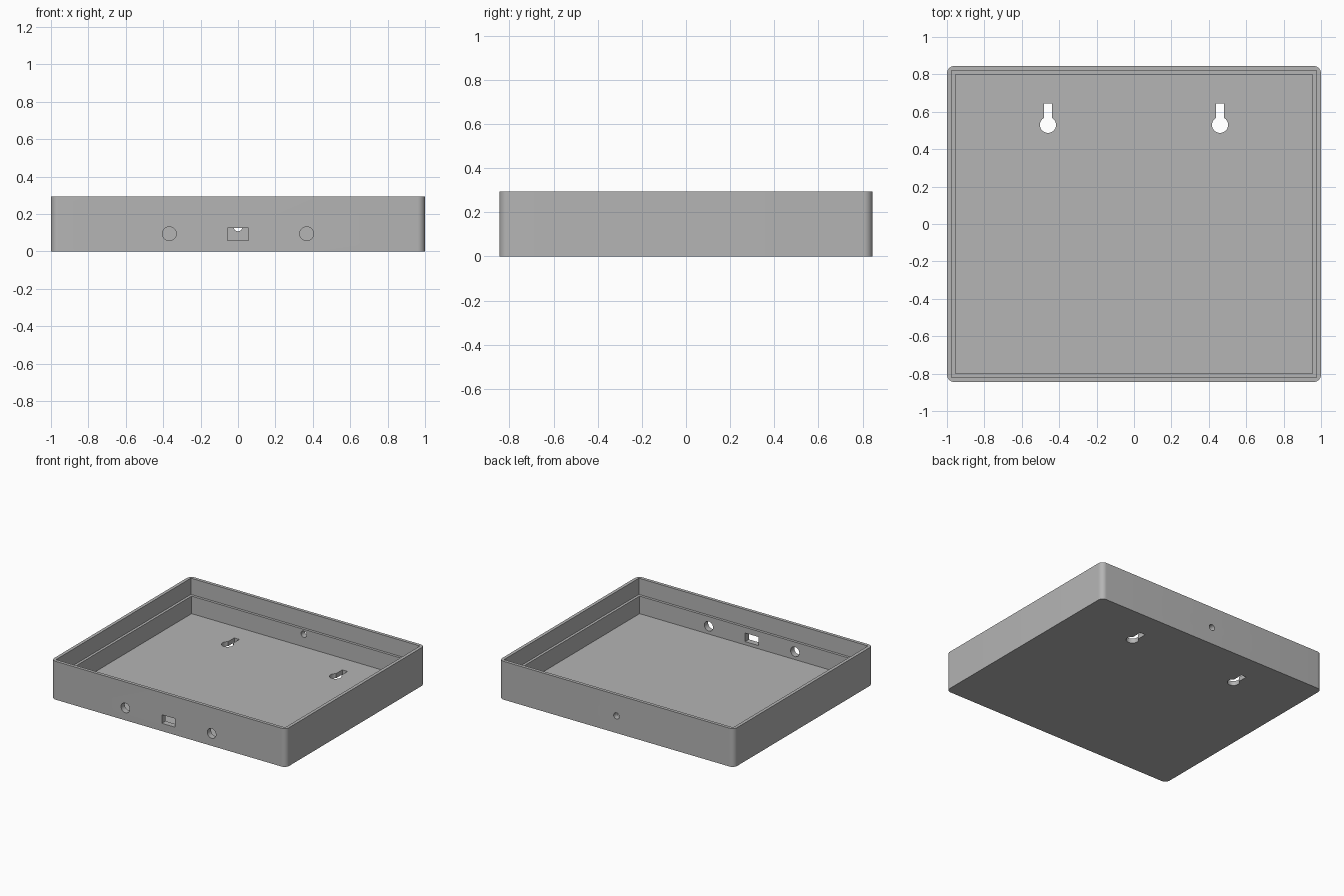
import bpy, bmesh, math
from mathutils import Matrix

cube = bpy.data.objects.get("Cube")
if cube:
    bpy.data.objects.remove(cube, do_unlink=True)

W, D, H = 1.0, 0.845, 0.295      # half width, half depth, height
RADIUS = 0.04                    # outer vertical corners
FLOOR, LEDGE = 0.035, 0.17       # inside heights
LIP, WALL = 0.025, 0.045         # wall thickness above and below the ledge

grey = bpy.data.materials.new("plain grey")
grey.use_nodes = True
grey.diffuse_color = (0.46, 0.46, 0.46, 1)
grey.node_tree.nodes["Principled BSDF"].inputs["Base Color"].default_value = grey.diffuse_color


def arc(cx, cy, r, start, end, steps):
    """Points along an arc, angles in degrees."""
    angles = [math.radians(start + (end - start) * i / steps) for i in range(steps + 1)]
    return [(cx + r * math.cos(a), cy + r * math.sin(a)) for a in angles]


def rectangle(hx, hy, cx=0, cy=0):
    return [(cx + sx * hx, cy + sy * hy) for sx, sy in ((-1, -1), (1, -1), (1, 1), (-1, 1))]


def prism(name, outline, low, high, matrix=Matrix()):
    """Extrude a flat outline from low to high along z, then place it."""
    bm = bmesh.new()
    base = bm.faces.new([bm.verts.new((x, y, low)) for x, y in outline])
    top = bmesh.ops.extrude_face_region(bm, geom=[base])["geom"]
    verts = [v for v in top if isinstance(v, bmesh.types.BMVert)]
    bmesh.ops.translate(bm, verts=verts, vec=(0, 0, high - low))
    bmesh.ops.transform(bm, matrix=matrix, verts=bm.verts)
    bmesh.ops.recalc_face_normals(bm, faces=bm.faces)
    mesh = bpy.data.meshes.new(name)
    bm.to_mesh(mesh)
    bm.free()
    mesh.materials.append(grey)
    obj = bpy.data.objects.new(name, mesh)
    bpy.context.collection.objects.link(obj)
    return obj


# Outer block with rounded upright corners
outline = []
for i, (sx, sy) in enumerate(((1, 1), (-1, 1), (-1, -1), (1, -1))):
    outline += arc(sx * (W - RADIUS), sy * (D - RADIUS), RADIUS, i * 90, i * 90 + 90, 10)
tray = prism("wall_tray", outline, 0, H)

# Stepped cavity
cutters = [
    prism("lower_cavity", rectangle(W - WALL, D - WALL), FLOOR, LEDGE + 0.02),
    prism("upper_cavity", rectangle(W - LIP, D - LIP), LEDGE, H + 0.1),
]

# Keyhole hangers through the floor
half_slot, key_r, key_y, slot_top = 0.022, 0.043, 0.53, 0.643
gap = math.degrees(math.asin(half_slot / key_r))
for side in (-1, 1):
    x = side * 0.46
    shape = arc(x, key_y, key_r, 90 + gap, 450 - gap, 32)
    shape += [(x + half_slot, slot_top), (x - half_slot, slot_top)]
    cutters.append(prism("keyhole", shape, -0.1, FLOOR + 0.05))

# Ports through the front wall and a small hole through the back wall
upright = Matrix.Rotation(math.pi / 2, 4, "X")   # local z points to -y
for x in (-0.367, 0.367):
    cutters.append(prism("round_port", arc(x, 0.095, 0.037, 0, 348.75, 31), D - 0.1, D + 0.1, upright))
cutters.append(prism("square_port", rectangle(0.057, 0.033, 0, 0.093), D - 0.1, D + 0.1, upright))
cutters.append(prism("back_hole", arc(0, 0.132, 0.024, 0, 345, 23), -D - 0.1, -D + 0.1, upright))

# Cut everything out, bake the result and drop the cutters
for cutter in cutters:
    cutter.hide_render = True
    mod = tray.modifiers.new(cutter.name, "BOOLEAN")
    mod.operation = "DIFFERENCE"
    mod.solver = "EXACT"
    mod.object = cutter
evaluated = tray.evaluated_get(bpy.context.evaluated_depsgraph_get())
baked = bpy.data.meshes.new_from_object(evaluated)
tray.modifiers.clear()
tray.data = baked
baked.materials.clear()
baked.materials.append(grey)
for cutter in cutters:
    bpy.data.objects.remove(cutter, do_unlink=True)

# Smooth round corners and holes, sharp edges elsewhere
bpy.ops.object.select_all(action="DESELECT")
tray.select_set(True)
bpy.context.view_layer.objects.active = tray
bpy.ops.object.shade_smooth_by_angle(angle=math.radians(30))
